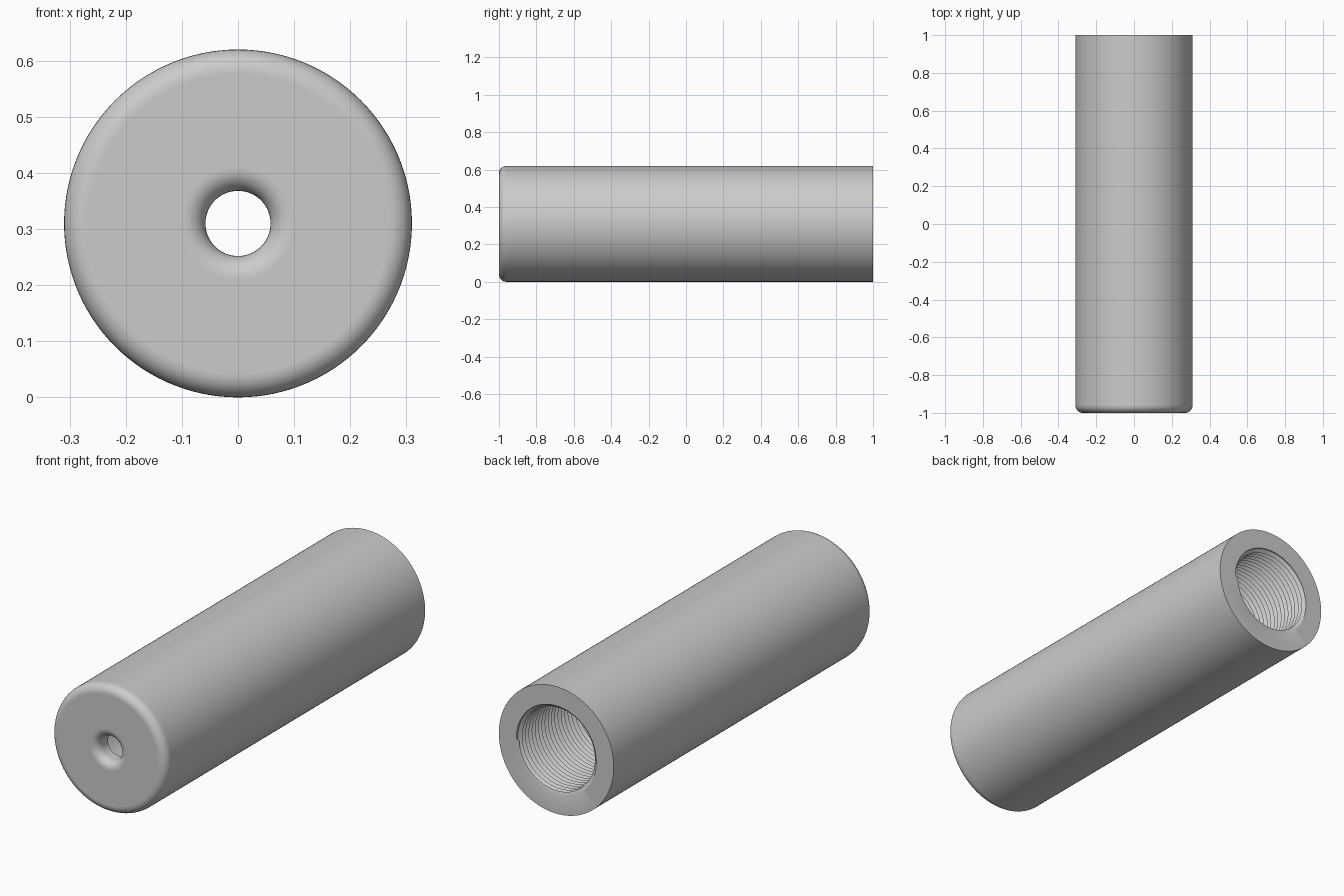
import bpy, bmesh
from math import sin, cos, pi

cube = bpy.data.objects.get("Cube")
if cube:
    bpy.data.objects.remove(cube, do_unlink=True)

SEGMENTS = 120
RADIUS, FILLET = 0.31, 0.04
HOLE, WALL = 0.058, 0.08
MINOR, MAJOR = 0.2, 0.216        # crest and root of the internal thread
PITCH, THREAD_LENGTH = 0.025, 0.475
FRONT, REAR = -1.0, 1.0
THREAD_END = REAR - THREAD_LENGTH

mat = bpy.data.materials.new("Plain Grey")
mat.use_nodes = True
grey = (0.6, 0.6, 0.6, 1)
mat.diffuse_color = grey
mat.node_tree.nodes["Principled BSDF"].inputs["Base Color"].default_value = grey

bm = bmesh.new()


def point(r, y, k):
    a = 2 * pi * k / SEGMENTS
    return bm.verts.new((r * cos(a), y, RADIUS + r * sin(a)))


def skin(rows):
    """Join neighbouring rows of vertices with quads."""
    for lower, upper in zip(rows, rows[1:]):
        for k in range(len(lower) - 1):
            bm.faces.new((lower[k], lower[k + 1], upper[k + 1], upper[k]))


def fillet(centre, side, steps=8):
    """Quarter round; side -1 flares the hole, +1 rounds the outer edge."""
    arc = [(centre + side * FILLET * cos(i * pi / 2 / steps),
            FRONT + FILLET - FILLET * sin(i * pi / 2 / steps))
           for i in range(steps + 1)]
    return arc if side < 0 else arc[::-1]


# Turned body: smooth bore, front wall, flared hole, rounded rim and outside
flare, rim = HOLE + FILLET, RADIUS - FILLET
profile = [(MINOR, THREAD_END), (MINOR, FRONT + WALL), (HOLE, FRONT + WALL)]
profile += fillet(flare, -1) + [(flare + 0.003, FRONT), (rim - 0.003, FRONT)]
profile += fillet(rim, 1) + [(RADIUS, FRONT + FILLET + 0.005),
                             (RADIUS, REAR), (MAJOR, REAR)]
skin([[point(r, y, k) for k in range(SEGMENTS + 1)] for r, y in profile])

# Helical thread: a zigzag advancing one pitch per turn, trimmed at both ends
rows = []
for i in range(-2, int(2 * THREAD_LENGTH / PITCH) + 2):
    row = []
    for k in range(SEGMENTS + 1):
        y = THREAD_END + PITCH * (i / 2 + k / SEGMENTS)
        if y <= THREAD_END:
            row.append(point(MINOR, THREAD_END, k))
        elif y >= REAR:
            row.append(point(MAJOR, REAR, k))
        else:
            row.append(point(MAJOR if i % 2 else MINOR, y, k))
    rows.append(row)
skin(rows)

# Weld the seams and the collapsed thread ends
bmesh.ops.remove_doubles(bm, verts=bm.verts, dist=0.0001)
bmesh.ops.recalc_face_normals(bm, faces=bm.faces)

mesh = bpy.data.meshes.new("threaded_tube")
bm.to_mesh(mesh)
bm.free()
mesh.materials.append(mat)
tube = bpy.data.objects.new("threaded_tube", mesh)
bpy.context.collection.objects.link(tube)

bpy.ops.object.select_all(action="DESELECT")
tube.select_set(True)
bpy.context.view_layer.objects.active = tube
bpy.ops.object.shade_smooth_by_angle(angle=pi / 6)
